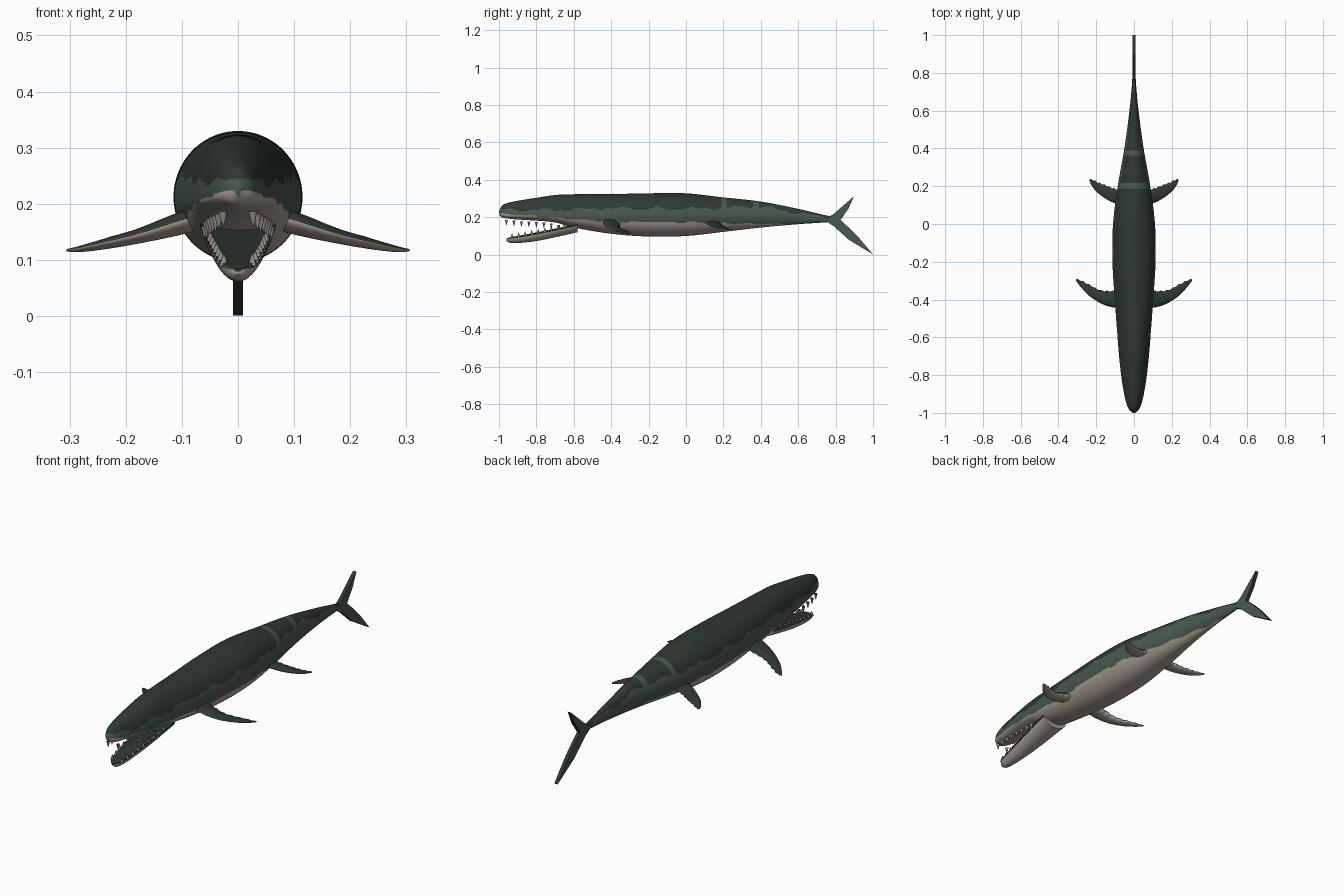
import bpy, bmesh, math
from mathutils import Vector

if "Cube" in bpy.data.objects:
    bpy.data.objects.remove(bpy.data.objects["Cube"])


def material(name, colour):
    m = bpy.data.materials.new(name)
    m.use_nodes = True
    rgba = (*colour, 1)
    m.diffuse_color = rgba
    shader = m.node_tree.nodes["Principled BSDF"]
    shader.inputs["Base Color"].default_value = rgba
    shader.inputs["Roughness"].default_value = 0.8
    return m


DARK, GREEN, PALE, TOOTH = range(4)
PALETTE = [
    material("dark green back", (.028, .04, .031)),
    material("grey green flank", (.066, .1, .076)),
    material("pale belly", (.4, .36, .31)),
    material("grey teeth", (.3, .28, .26)),
]


def finish(name, bm, rule, angle=50):
    """Turn a bmesh into an object, colouring every face by the rule."""
    bmesh.ops.recalc_face_normals(bm, faces=bm.faces)
    bm.normal_update()
    for f in bm.faces:
        f.material_index = rule(f.calc_center_median(), f.normal)
    mesh = bpy.data.meshes.new(name)
    bm.to_mesh(mesh)
    bm.free()
    for m in PALETTE:
        mesh.materials.append(m)
    mesh.shade_smooth()
    mesh.set_sharp_from_angle(angle=math.radians(angle))
    obj = bpy.data.objects.new(name, mesh)
    bpy.context.collection.objects.link(obj)
    return obj


def sample(rows, t):
    """Smooth interpolation of table rows whose first column is the key."""
    t = min(max(t, rows[0][0]), rows[-1][0])
    i = 0
    while i < len(rows) - 2 and t > rows[i + 1][0]:
        i += 1
    a, b = rows[i], rows[i + 1]
    p, n = rows[max(i - 1, 0)], rows[min(i + 2, len(rows) - 1)]
    h = b[0] - a[0]
    u = (t - a[0]) / h
    out = []
    for k in range(1, len(a)):
        ma = (b[k] - p[k]) / (b[0] - p[0]) * h
        mb = (n[k] - a[k]) / (n[0] - a[0]) * h
        out.append(a[k] + u * (ma + u * (3 * (b[k] - a[k]) - 2 * ma - mb
                                         + u * (ma + mb - 2 * (b[k] - a[k])))))
    return out


def loft(rings):
    """Skin a list of equal-length point rings and cap both ends."""
    bm = bmesh.new()
    loops = [[bm.verts.new(p) for p in ring] for ring in rings]
    for a, b in zip(loops, loops[1:]):
        for i in range(len(a)):
            j = (i + 1) % len(a)
            bm.faces.new((a[i], a[j], b[j], b[i]))
    bm.faces.new(loops[0])
    bm.faces.new(loops[-1])
    return bm


def circle(count):
    return [(math.cos(math.tau * i / count), math.sin(math.tau * i / count))
            for i in range(count)]


# Body: y, half width, top, widest height, bottom
BODY = [
    (-1, .006, .233, .224, .214), (-.985, .024, .261, .22, .2),
    (-.96, .037, .274, .215, .194), (-.9, .052, .288, .212, .188),
    (-.8, .068, .304, .208, .182), (-.7, .079, .319, .204, .172),
    (-.6, .087, .323, .205, .145), (-.4, .102, .324, .212, .112),
    (-.2, .114, .328, .212, .097), (0, .111, .328, .212, .1),
    (.2, .086, .306, .21, .122), (.4, .051, .284, .208, .145),
    (.6, .024, .245, .203, .163), (.74, .011, .212, .192, .172),
    (.82, .007, .196, .186, .176),
]
# Body colour borders: y, lower edge of back, upper edge of belly
BORDERS = [
    (-1, .24, .221), (-.8, .238, .206), (-.6, .243, .19), (-.4, .248, .178),
    (0, .246, .173), (.2, .25, .17), (.4, .255, .166), (.6, .222, .165),
    (.8, .197, .16),
]


def body_ring(y):
    w, top, mid, low = sample(BODY, y)
    return [(w * c, y, mid + s * (top - mid if s > 0 else mid - low))
            for c, s in circle(96)]


def body_colour(c, n):
    back, belly = sample(BORDERS, c.y)
    back += .006 * math.sin(c.y * 31) + .003 * math.sin(c.y * 73)
    belly += .003 * math.sin(c.y * 43)
    if c.z < belly:
        return PALE
    # Two thin bands cross the back in front of the tail
    banded = abs(c.y - .2) < .013 or abs(c.y - .375) < .012
    return GREEN if c.z < back or banded else DARK


STEPS = 240
# Closer rings at the snout keep it round
ys = [-1 + 1.82 * (i / STEPS) ** 1.3 for i in range(STEPS + 1)]
finish("body", loft([body_ring(y) for y in ys]), body_colour)

# Lower jaw: y, half width, rim height, bottom
JAW = [
    (-.96, .008, .085, .074), (-.945, .024, .092, .064),
    (-.9, .034, .1, .062), (-.8, .047, .119, .073),
    (-.7, .058, .139, .093), (-.58, .068, .165, .12),
]


def jaw_ring(y):
    w, rim, low = sample(JAW, y)
    under = [(w * c, y, rim + s * (rim - low)) for c, s in circle(48) if s < 1e-6]
    dip = (rim - low) * .45
    floor = [(w * x, y, rim - dip * min(1, 2 * (1 - abs(x))))
             for x in (.92, .8, .5, 0, -.5, -.8, -.92)]
    return under + floor


def jaw_colour(c, n):
    w, rim, low = sample(JAW, c.y)
    if n.z > .3:
        return DARK
    return GREEN if c.z > rim - .3 * (rim - low) else PALE


finish("lower_jaw", loft([jaw_ring(-.96 + .38 * i / 48) for i in range(49)]),
       jaw_colour)


# Teeth: two rows of small cones in each jaw
def tooth_rows(name, count, start, end, place, height):
    bm = bmesh.new()
    for i in range(count):
        y = start + (end - start) * i / (count - 1)
        x, z = place(y)
        for side in (-1, 1):
            new = bmesh.ops.create_cone(bm, cap_ends=True, segments=8, radius1=.008,
                                        radius2=.001, depth=abs(height))["verts"]
            for v in new:
                v.co.z = v.co.z * math.copysign(1, height) + z + height / 2
                v.co += Vector((side * x, y, 0))
    return finish(name, bm, lambda c, n: DARK if abs(n.z) > .9 else TOOTH)


tooth_rows("upper_teeth", 8, -.96, -.68,
           lambda y: (sample(BODY, y)[0] * .72, sample(BODY, y)[3] - .008), -.028)
tooth_rows("lower_teeth", 9, -.93, -.65,
           lambda y: (sample(JAW, y)[0] * .88, sample(JAW, y)[1] - .006), .023)

# Flippers: x, leading y, trailing y, height, half thickness
FRONT = [
    (.07, -.445, -.35, .175, .022), (.12, -.44, -.355, .16, .019),
    (.18, -.418, -.35, .142, .013), (.24, -.378, -.32, .128, .009),
    (.285, -.33, -.297, .119, .005), (.306, -.302, -.294, .117, .002),
]
REAR = [
    (.05, .105, .185, .175, .014), (.1, .11, .186, .165, .012),
    (.15, .134, .204, .152, .009), (.2, .172, .224, .142, .006),
    (.225, .205, .236, .138, .004), (.235, .226, .234, .137, .002),
]


def flipper(name, rows, side):
    rings = []
    first, last = rows[0][0], rows[-1][0]
    for i in range(37):
        x = first + (last - first) * i / 36
        lead, trail, z, thick = sample(rows, x)
        # Shallow scallops along the trailing edge
        trail += .003 * math.sin(i * 1.3)
        mid, half = (lead + trail) / 2, (trail - lead) / 2
        rings.append([(side * x, mid + half * c, z + thick * s - .1 * half * c)
                      for c, s in circle(20)])
    return finish(name, loft(rings), lambda c, n: DARK if n.z > .1 else PALE)


for label, side in (("left", 1), ("right", -1)):
    flipper("front_flipper_" + label, FRONT, side)
    flipper("rear_flipper_" + label, REAR, side)

# Upright tail fin lobes: outlines in y and z
UPPER_LOBE = [(.76, .2), (.79, .218), (.84, .262), (.898, .312),
              (.868, .245), (.825, .184)]
LOWER_LOBE = [(.75, .178), (.79, .152), (.87, .08), (1, .001),
              (.925, .09), (.87, .145), (.825, .186), (.78, .2)]


def tail_lobe(name, outline):
    rings = [[(x, y, z) for y, z in outline] for x in (-.009, .009)]
    return finish(name, loft(rings),
                  lambda c, n: GREEN if abs(n.x) > .5 else DARK, 30)


tail_lobe("upper_tail_lobe", UPPER_LOBE)
tail_lobe("lower_tail_lobe", LOWER_LOBE)
